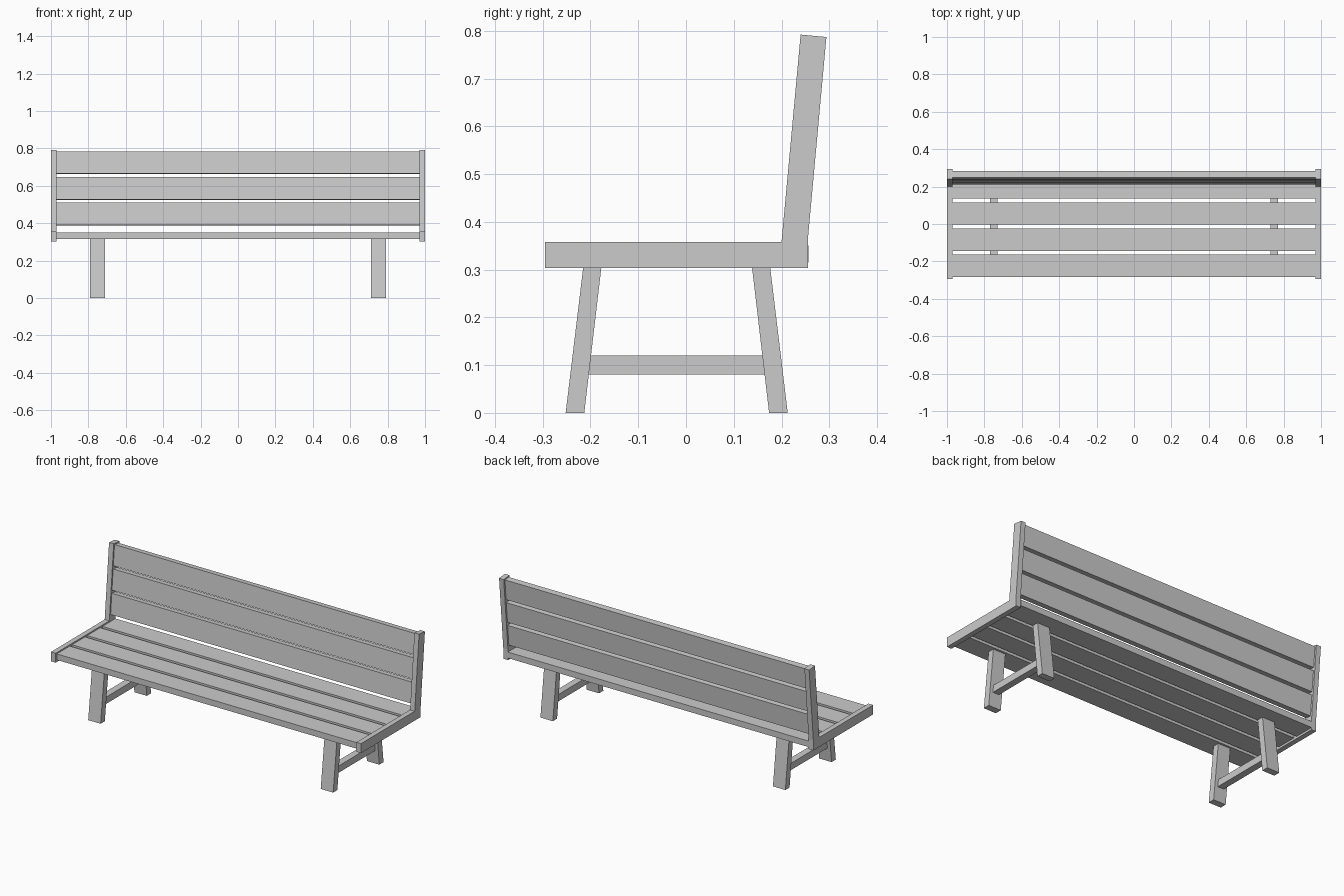
import bpy, bmesh, math
from mathutils import Vector

if "Cube" in bpy.data.objects:
    bpy.data.objects.remove(bpy.data.objects["Cube"])


def prism(name, profile, x0, x1):
    """Extrude a (y, z) profile from x0 to x1."""
    bm = bmesh.new()
    face = bm.faces.new([bm.verts.new((x0, y, z)) for y, z in profile])
    ext = bmesh.ops.extrude_face_region(bm, geom=[face])
    verts = [v for v in ext["geom"] if isinstance(v, bmesh.types.BMVert)]
    bmesh.ops.translate(bm, verts=verts, vec=(x1 - x0, 0, 0))
    bmesh.ops.recalc_face_normals(bm, faces=bm.faces)
    mesh = bpy.data.meshes.new(name)
    bm.to_mesh(mesh)
    bm.free()
    obj = bpy.data.objects.new(name, mesh)
    bpy.context.collection.objects.link(obj)
    return obj


def rect(y0, y1, z0, z1):
    return [(y0, z0), (y1, z0), (y1, z1), (y0, z1)]


# Seat slats
for i in range(4):
    y = -0.284 + 0.14 * i
    prism(f"seat_slat_{i + 1}", rect(y, y + 0.12, 0.315, 0.35), -0.97, 0.97)

# Backrest slats, lying along the leaning post
lean = math.radians(5.2)
up = Vector((math.sin(lean), math.cos(lean)))
back = Vector((math.cos(lean), -math.sin(lean)))
base = Vector((0.2, 0.358))
for i in range(3):
    s = 0.033 + 0.138 * i
    corners = [(s, 0.009), (s, 0.044), (s + 0.12, 0.044), (s + 0.12, 0.009)]
    prism(f"back_slat_{i + 1}", [tuple(base + up * a + back * b) for a, b in corners],
          -0.97, 0.97)

frame = [(-0.295, 0.303), (0.255, 0.303), (0.255, 0.362), (0.294, 0.787),
         (0.24, 0.792), (0.2, 0.358), (-0.295, 0.358)]
front_leg = [(-0.252, 0), (-0.213, 0), (-0.176, 0.315), (-0.214, 0.315)]
back_leg = [(-0.039 - y, z) for y, z in front_leg]

for side, s in (("left", -1), ("right", 1)):
    # L-shaped end frame
    prism(f"{side}_end_frame", frame, s * 0.97, s * 1.0)
    # Splayed legs joined by a stretcher
    prism(f"{side}_front_leg", front_leg, s * 0.71, s * 0.79)
    prism(f"{side}_back_leg", back_leg, s * 0.71, s * 0.79)
    prism(f"{side}_stretcher", [(-0.205, 0.08), (0.166, 0.08), (0.161, 0.12), (-0.2, 0.12)],
          s * 0.73, s * 0.77)
